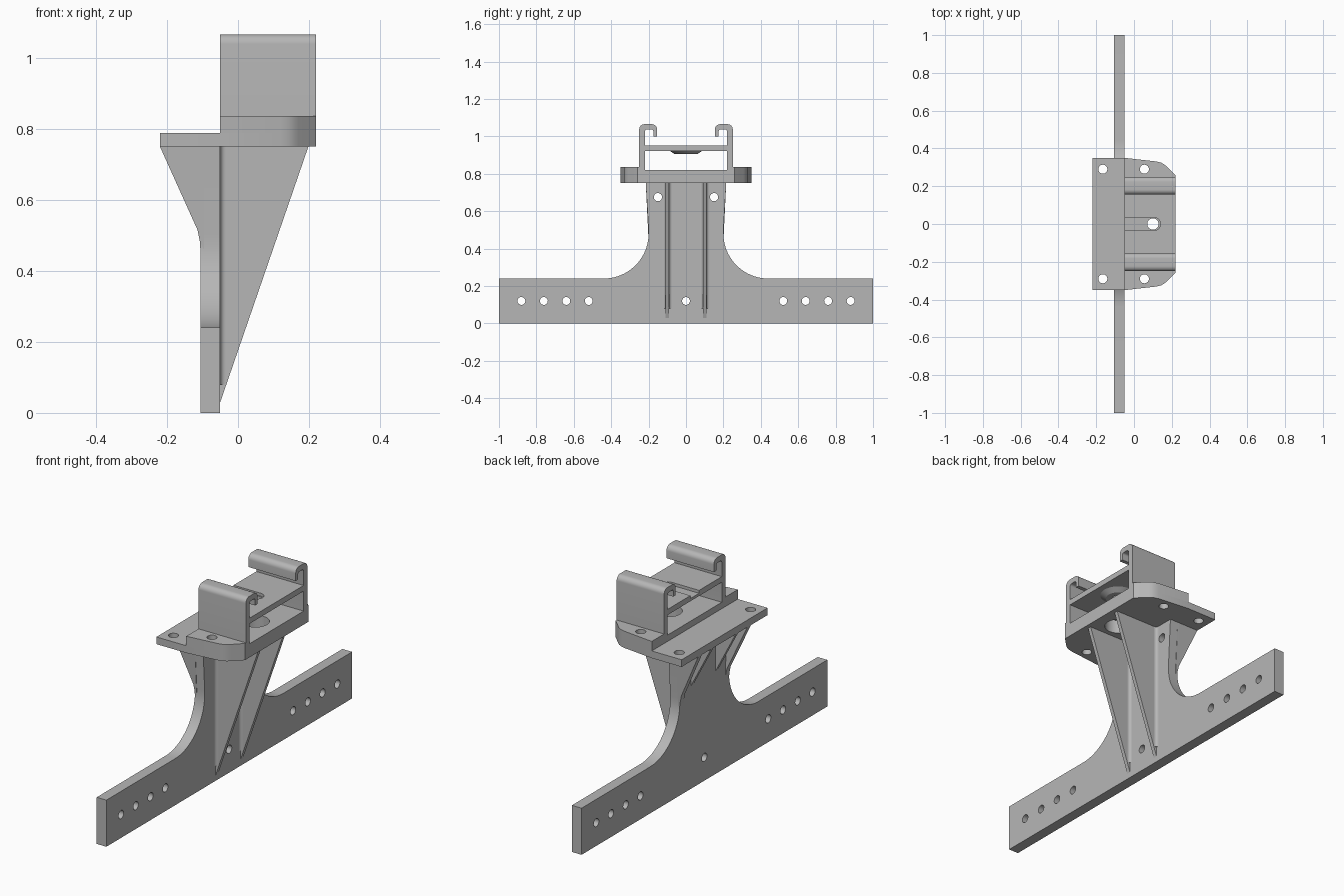
import bpy, bmesh
from math import cos, sin, pi, radians
from mathutils import Matrix, Vector

cube = bpy.data.objects.get("Cube")
if cube:
    bpy.data.objects.remove(cube, do_unlink=True)

GREY = (0.47, 0.47, 0.47, 1)
metal = bpy.data.materials.new("plain grey")
metal.use_nodes = True
metal.diffuse_color = GREY
metal.node_tree.nodes["Principled BSDF"].inputs["Base Color"].default_value = GREY


def arc(cu, cv, r, start, end, n=8):
    angles = [radians(start + (end - start) * i / n) for i in range(n + 1)]
    return [(cu + r * cos(a), cv + r * sin(a)) for a in angles]


def place(axis, u, v, w):
    return {"x": (w, u, v), "y": (u, w, v), "z": (u, v, w)}[axis]


def add_prism(bm, pts, axis, a, b):
    low = [bm.verts.new(place(axis, u, v, a)) for u, v in pts]
    high = [bm.verts.new(place(axis, u, v, b)) for u, v in pts]
    bm.faces.new(low)
    bm.faces.new(high[::-1])
    for i in range(len(pts)):
        j = (i + 1) % len(pts)
        bm.faces.new((low[j], low[i], high[i], high[j]))


def finish(name, bm):
    bmesh.ops.recalc_face_normals(bm, faces=bm.faces)
    mesh = bpy.data.meshes.new(name)
    bm.to_mesh(mesh)
    bm.free()
    mesh.materials.append(metal)
    obj = bpy.data.objects.new(name, mesh)
    bpy.context.collection.objects.link(obj)
    return obj


def prism(name, pts, axis, a, b):
    bm = bmesh.new()
    add_prism(bm, pts, axis, a, b)
    return finish(name, bm)


def activate(obj):
    bpy.ops.object.select_all(action='DESELECT')
    obj.select_set(True)
    bpy.context.view_layer.objects.active = obj


def cut(obj, shapes):
    """Subtract prisms given as (points, axis, start, end)."""
    bm = bmesh.new()
    for shape in shapes:
        add_prism(bm, *shape)
    cutter = finish("cutter", bm)
    cutter.hide_render = True
    mod = obj.modifiers.new("holes", 'BOOLEAN')
    mod.operation = 'DIFFERENCE'
    mod.solver = 'EXACT'
    mod.object = cutter
    activate(obj)
    bpy.ops.object.modifier_apply(modifier=mod.name)
    bpy.data.objects.remove(cutter, do_unlink=True)


def circle(u, v, r, n=24):
    return arc(u, v, r, 0, 360, n)[:-1]


def box(u0, u1, v0, v1):
    return [(u0, v0), (u1, v0), (u1, v1), (u0, v1)]


def mirrored(pts):
    return [(-u, v) for u, v in reversed(pts)]


BACK, FACE = -0.105, -0.05     # upright plate thickness
DECK, SEAT = 0.75, 0.787       # underside and top of the deck plate

# Upright plate: long arms sweeping up into a neck
half = [(1, 0), (1, 0.24)] + arc(0.44, 0.48, 0.24, 270, 180, 20)
half += [(0.2, 0.5), (0.215, DECK)]
upright = prism("upright_plate", half + mirrored(half), "x", BACK, FACE)
holes = [circle(0, 0.12, 0.021)]
for s in (1, -1):
    holes += [circle(s * (0.52 + 0.12 * i), 0.12, 0.021) for i in range(4)]
    holes.append(circle(s * 0.15, 0.675, 0.022))
cut(upright, [(h, "x", -0.3, 0.1) for h in holes])

# Deck plate with swept front corners
side = [(0.22, 0.258), (0.17, 0.307), (0.158, 0.317), (0.143, 0.325),
        (0.12, 0.331), (FACE, 0.35)]


def outline(back):
    pts = side + [(back, 0.35)] if back < FACE else list(side)
    return pts + [(x, -y) for x, y in reversed(pts)]


deck = prism("deck_plate", outline(-0.22), "z", DECK, SEAT)
bolts = [circle(x, s * 0.29, 0.024) for x in (-0.165, 0.055) for s in (1, -1)]
bore = circle(0.1, 0, 0.065, 32)
cut(deck, [(h, "z", 0.7, 0.83) for h in bolts + [bore]])

# Ribs
long_rib = [(FACE - 0.01, 0.03), (FACE, 0.03), (0.2, DECK + 0.005),
            (FACE - 0.01, DECK + 0.005)]
edge_rib = [(BACK + 0.01, 0.44), (BACK, 0.44), (-0.107, 0.48), (-0.114, 0.515),
            (-0.22, DECK), (BACK + 0.01, DECK)]
inner_rib = [(BACK + 0.01, 0.53), (BACK, 0.53), (-0.22, DECK), (BACK + 0.01, DECK)]
for s, word in ((1, "left"), (-1, "right")):
    y = s * 0.1
    prism(f"long_rib_{word}", long_rib, "y", y - 0.01, y + 0.01)
    prism(f"inner_rib_{word}", inner_rib, "y", y - 0.01, y + 0.01)
    edge = prism(f"edge_rib_{word}", edge_rib, "y", s * 0.17, s * 0.2)
    for v in edge.data.vertices:       # lean outward with the neck
        v.co.y += s * max(0, v.co.z - 0.5) * 0.06
    # Root fillets beside each long rib
    r = 0.015
    for d in (1, -1):
        flank = y + d * 0.01
        curve = [(FACE + r - r * cos(t * pi / 12), flank + d * (r - r * sin(t * pi / 12)))
                 for t in range(7)]
        prism(f"rib_fillet_{word}", [(FACE - 0.002, flank)] + curve, "z", 0.08, DECK)

# Clamp base: thin floor and thicker bolted ears
floor = prism("clamp_floor", outline(FACE), "z", SEAT, 0.82)
cut(floor, [(h, "z", 0.7, 0.9) for h in bolts[2:] + [bore]])
for s, word in ((1, "left"), (-1, "right")):
    ear_pts = [(FACE, 0.24), (0.22, 0.24)] + side
    ear = prism(f"clamp_ear_{word}", [(x, s * y) for x, y in ear_pts], "z", SEAT, 0.836)
    cut(ear, [(circle(0.055, s * 0.29, 0.024), "z", 0.7, 0.9)])

# Clamp walls with inward hooks
hook = [(0.25, SEAT)] + arc(0.223, 1.038, 0.027, 0, 90)
hook += arc(0.182, 1.038, 0.027, 90, 180)
hook += [(0.155, 1.0), (0.175, 1.0)] + arc(0.185, 1.027, 0.01, 180, 90, 4)
hook += arc(0.208, 1.025, 0.012, 90, 0, 4) + [(0.22, SEAT)]
prism("hook_wall_left", hook, "x", FACE, 0.22)
prism("hook_wall_right", mirrored(hook), "x", FACE, 0.22)

# Shelf with a recessed slot and drilled boss
shelf = prism("clamp_shelf", box(-0.225, 0.225, 0.923, 0.952), "x", FACE, 0.22)
slot = [(-0.2, -0.035)] + arc(0.105, 0, 0.035, -90, 90, 16) + [(-0.2, 0.035)]
cut(shelf, [(slot, "z", 0.937, 1.0)])
cut(shelf, [(circle(0.1, 0, 0.03), "z", 0.9, 1.0)])
bm = bmesh.new()
bmesh.ops.create_cone(bm, cap_ends=True, segments=32, radius1=0.06, radius2=0.09,
                      depth=0.02, matrix=Matrix.Translation(Vector((0.1, 0, 0.915))))
boss = finish("shelf_boss", bm)
cut(boss, [(circle(0.1, 0, 0.03), "z", 0.85, 1.0)])

# Smooth the curved faces, keep the edges crisp
for obj in [o for o in bpy.context.scene.objects if o.type == 'MESH']:
    activate(obj)
    bpy.ops.object.shade_smooth_by_angle(angle=radians(30))
